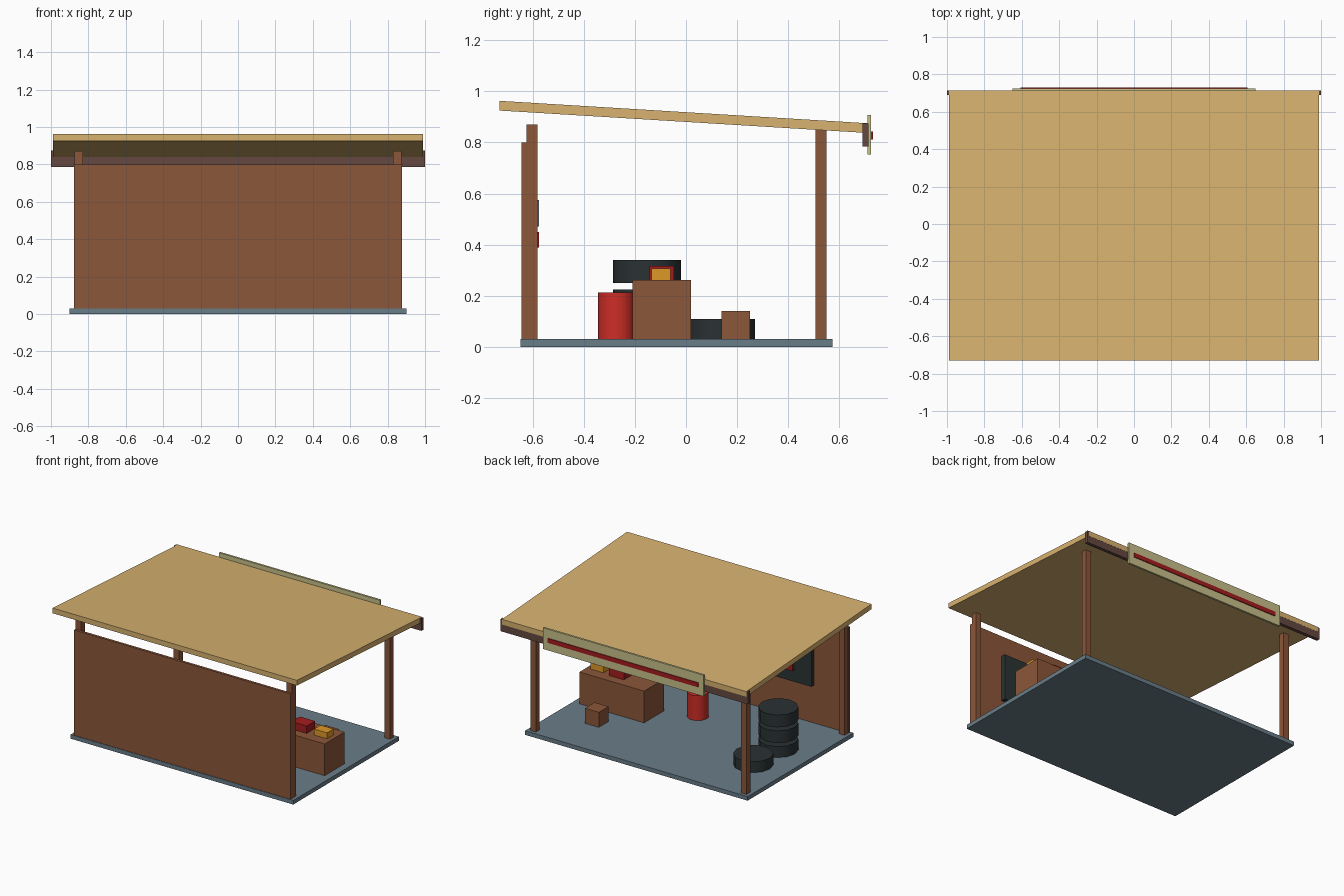
import bpy
import bmesh
import math

if "Cube" in bpy.data.objects:
    bpy.data.objects.remove(bpy.data.objects["Cube"])


def material(name, r, g, b):
    """Flat colour given as 0-255 sRGB, stored as linear."""
    def lin(c):
        c /= 255
        return c / 12.92 if c <= 0.04045 else ((c + 0.055) / 1.055) ** 2.4
    m = bpy.data.materials.new(name)
    m.diffuse_color = (lin(r), lin(g), lin(b), 1)
    m.use_nodes = True
    m.node_tree.nodes["Principled BSDF"].inputs["Base Color"].default_value = m.diffuse_color
    return m


TAN = material("tan_roof", 216, 178, 112)
BROWN = material("brown_wood", 139, 87, 58)
DARK_BROWN = material("dark_brown_wood", 100, 72, 64)
SLATE = material("slate_blue", 106, 125, 137)
RUBBER = material("black_rubber", 42, 50, 52)
RED = material("bright_red", 205, 45, 38)
DARK_RED = material("dark_red", 165, 28, 30)
ORANGE = material("orange", 222, 152, 40)
KHAKI = material("pale_khaki", 200, 193, 138)


def finish(name, bm, mat):
    bmesh.ops.recalc_face_normals(bm, faces=bm.faces)
    me = bpy.data.meshes.new(name)
    bm.to_mesh(me)
    bm.free()
    me.materials.append(mat)
    ob = bpy.data.objects.new(name, me)
    bpy.context.collection.objects.link(ob)
    return ob


def box(name, x, y, z, mat, drop=0.0):
    """Box from (min, max) ranges; drop lowers the +y end to make a slope."""
    bm = bmesh.new()
    bmesh.ops.create_cube(bm, size=1)
    for v in bm.verts:
        back = v.co.y > 0
        v.co = [r[1] if c > 0 else r[0] for c, r in zip(v.co, (x, y, z))]
        if back:
            v.co.z -= drop
    return finish(name, bm, mat)


def cylinder(name, x, y, z, radius, sides, mat):
    bm = bmesh.new()
    bmesh.ops.create_cone(bm, cap_ends=True, segments=sides, radius1=radius,
                          radius2=radius, depth=z[1] - z[0])
    bmesh.ops.translate(bm, verts=bm.verts, vec=(x, y, (z[0] + z[1]) / 2))
    ob = finish(name, bm, mat)
    bpy.ops.object.select_all(action='DESELECT')
    ob.select_set(True)
    bpy.context.view_layer.objects.active = ob
    bpy.ops.object.shade_smooth_by_angle(angle=math.radians(40))
    return ob


# Shelter: floor, front wall, four posts, sloping roof
box("floor", (-0.9, 0.9), (-0.647, 0.573), (0, 0.03), SLATE)
box("wall", (-0.876, 0.876), (-0.643, -0.624), (0.02, 0.80), BROWN)
for side, name in ((-1, "left"), (1, "right")):
    xr = sorted((side * 0.83, side * 0.875))
    box(f"front_post_{name}", xr, (-0.625, -0.582), (0.005, 0.87), BROWN)
    box(f"back_post_{name}", xr, (0.506, 0.549), (0.005, 0.848), BROWN)
box("roof", (-0.988, 0.988), (-0.73, 0.715), (0.925, 0.963), TAN, drop=0.088)

# Fascia board and sign along the open side
box("fascia", (-1, 1), (0.69, 0.714), (0.785, 0.874), DARK_BROWN)
box("sign", (-0.65, 0.65), (0.71, 0.725), (0.753, 0.908), KHAKI)
box("sign_stripe", (-0.607, 0.607), (0.724, 0.731), (0.811, 0.843), DARK_RED)

# Workbench with boxes on top, and a crate on the floor
box("workbench", (0.325, 0.848), (-0.21, 0.02), (0.005, 0.262), BROWN)
box("red_toolbox", (0.535, 0.656), (-0.143, -0.047), (0.26, 0.316), DARK_RED)
box("orange_box", (0.71, 0.815), (-0.135, -0.06), (0.26, 0.306), ORANGE)
box("crate", (0.53, 0.642), (0.138, 0.25), (0.005, 0.14), BROWN)

# Oil drum
cylinder("oil_drum", 0.095, -0.272, (0.02, 0.212), 0.073, 16, RED)

# Stacked tyres and one loose tyre
for i in range(3):
    z0 = 0.02 + 0.1155 * i
    cylinder(f"stacked_tyre_{i + 1}", -0.64, -0.152, (z0, z0 + 0.09), 0.133, 12, RUBBER)
cylinder("loose_tyre", -0.64, 0.137, (0.02, 0.11), 0.133, 12, RUBBER)

# Tool board on the inside of the wall
box("tool_board", (-0.6, 0.62), (-0.625, -0.59), (0.308, 0.647), RUBBER)
box("grey_tool", (-0.40, -0.15), (-0.592, -0.575), (0.472, 0.575), SLATE)
box("red_tool", (-0.46, -0.25), (-0.592, -0.575), (0.39, 0.45), DARK_RED)
